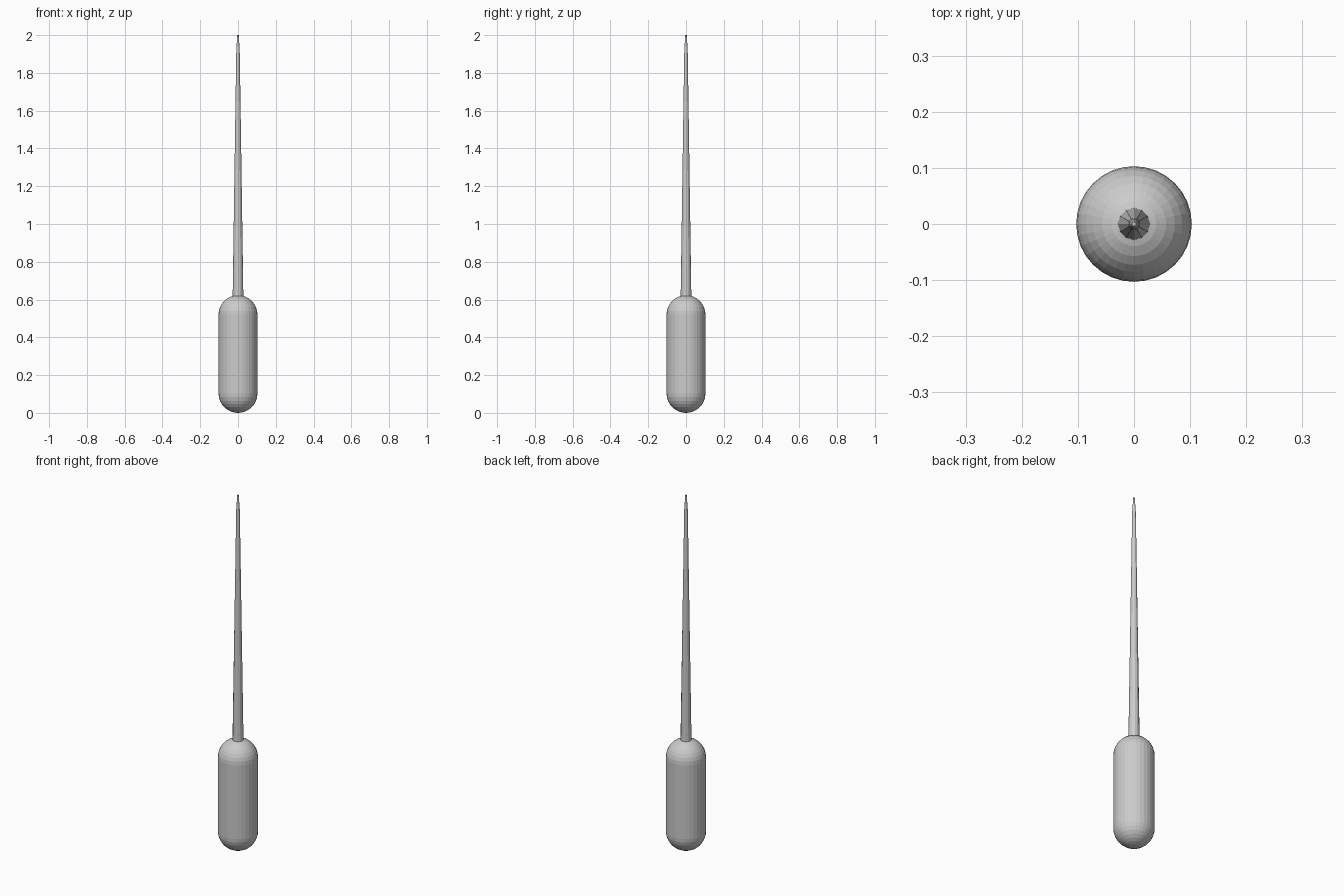
import bpy, bmesh
from math import sin, cos, pi, radians

if "Cube" in bpy.data.objects:
    bpy.data.objects.remove(bpy.data.objects["Cube"])


def lathe(name, profile, sides, smooth):
    """Revolve (radius, z) points around z; radius 0 makes a pole."""
    bm = bmesh.new()
    rings = []
    for r, z in profile:
        n = 1 if r < 1e-6 else sides
        rings.append([bm.verts.new((r * cos(2 * pi * i / sides),
                                    r * sin(2 * pi * i / sides), z)) for i in range(n)])
    for a, b in zip(rings, rings[1:]):
        for i in range(sides):
            j = (i + 1) % sides
            quad = [a[i % len(a)], a[j % len(a)], b[j % len(b)], b[i % len(b)]]
            bm.faces.new(list(dict.fromkeys(quad)))
    for ring in (rings[0], rings[-1]):
        if len(ring) > 1:
            bm.faces.new(ring)
    bmesh.ops.recalc_face_normals(bm, faces=bm.faces)
    mesh = bpy.data.meshes.new(name)
    bm.to_mesh(mesh)
    bm.free()
    obj = bpy.data.objects.new(name, mesh)
    bpy.context.collection.objects.link(obj)
    if smooth:
        bpy.context.view_layer.objects.active = obj
        obj.select_set(True)
        bpy.ops.object.shade_smooth_by_angle(angle=radians(5))
        obj.select_set(False)
    return obj


# Handle: capsule with rounded ends
R, LOW, HIGH, STEPS = 0.103, 0.103, 0.52, 8
angles = [pi / 2 * i / STEPS for i in range(STEPS + 1)]
bottom = [(R * sin(a), LOW - R * cos(a)) for a in angles]
top = [(R * cos(a), HIGH + R * sin(a)) for a in angles]
lathe("handle", bottom + top, 32, False)

# Shaft: slim tapered spike with a sharper tip
lathe("shaft", [(0.0285, 0.605), (0.0105, 1.83), (0.009, 1.92), (0.004, 2.0)], 12, False)
